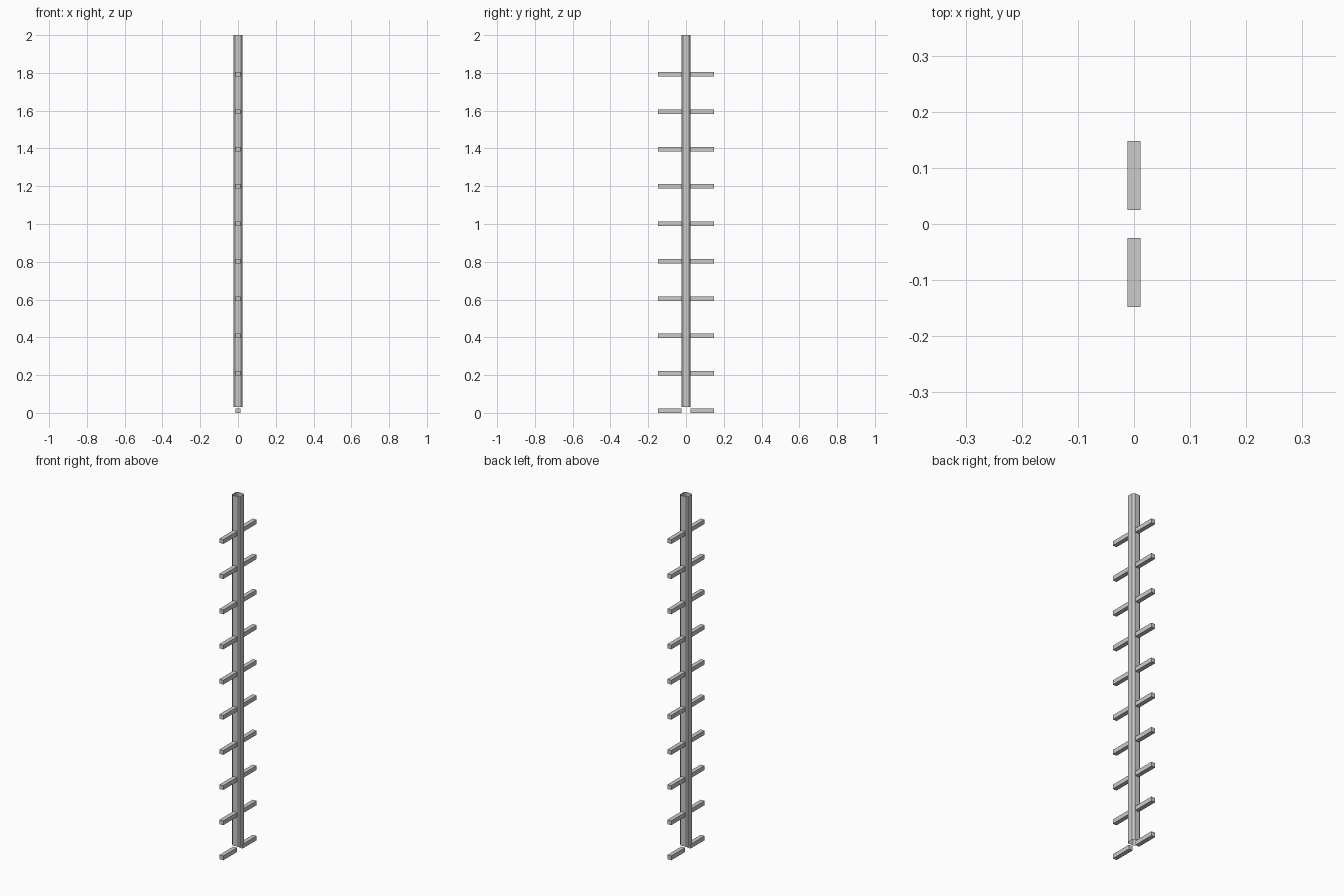
import bpy, bmesh

if "Cube" in bpy.data.objects:
    bpy.data.objects.remove(bpy.data.objects["Cube"])

def new_object(name, bm):
    mesh = bpy.data.meshes.new(name)
    bm.normal_update()
    bm.to_mesh(mesh)
    bm.free()
    ob = bpy.data.objects.new(name, mesh)
    bpy.context.collection.objects.link(ob)
    return ob

# Hollow post: thin open tube, square section with clipped corners
H, C = 0.025, 0.009
I = H - C
profile = [(H, -I), (H, I), (I, H), (-I, H), (-H, I), (-H, -I), (-I, -H), (I, -H)]
bm = bmesh.new()
low = [bm.verts.new((x, y, 0.03)) for x, y in profile]
high = [bm.verts.new((x, y, 2.0)) for x, y in profile]
for i in range(len(profile)):
    j = (i + 1) % len(profile)
    bm.faces.new((low[i], low[j], high[j], high[i]))
new_object("post", bm)

# Ten pairs of square pegs on the front and back of the post
WIDTH, INNER, OUTER, STEP = 0.024, 0.025, 0.148, 0.1978
for n in range(10):
    for side, label in ((-1, "front"), (1, "back")):
        bm = bmesh.new()
        bmesh.ops.create_cube(bm, size=1)
        bmesh.ops.scale(bm, vec=(WIDTH, OUTER - INNER, WIDTH), verts=bm.verts)
        peg = new_object(f"{label}_peg_{n + 1}", bm)
        peg.location = (0, side * (INNER + OUTER) / 2, WIDTH / 2 + n * STEP)
